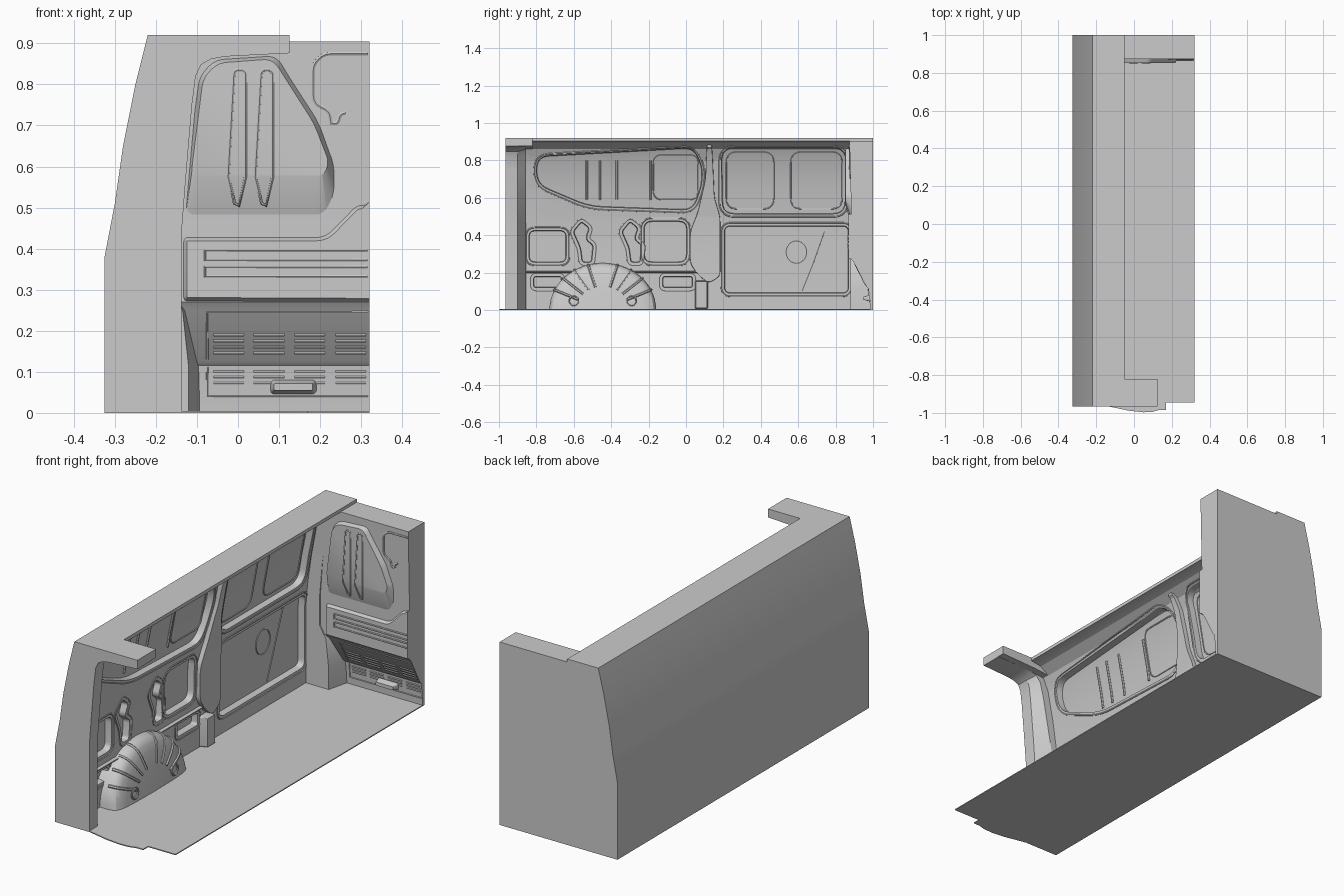
import bpy, bmesh, math
from mathutils import Vector

if "Cube" in bpy.data.objects:
    bpy.data.objects.remove(bpy.data.objects["Cube"])

FRAME = [(0, -.245), (.38, -.245), (.5, -.235), (.65, -.213), (.8, -.183), (.86, -.155), (.9, -.10)]
BULK = [(0, .985), (.05, .983), (.115, .976), (.125, .965), (.25, .9), (.27, .885), (.5, .884), (.905, .874)]


def interp(table, z):
    for (z0, v0), (z1, v1) in zip(table, table[1:]):
        if z <= z1:
            return v0 + (v1 - v0) * (z - z0) / (z1 - z0)
    return table[-1][1]


def loft(name, loops):
    """Closed solid through matching rings of 3D points."""
    bm = bmesh.new()
    rings = [[bm.verts.new(p) for p in ring] for ring in loops]
    n = len(rings[0])
    for a, b in zip(rings, rings[1:]):
        for i in range(n):
            bm.faces.new((a[i], a[(i + 1) % n], b[(i + 1) % n], b[i]))
    bm.faces.new(rings[0])
    bm.faces.new(rings[-1])
    bmesh.ops.recalc_face_normals(bm, faces=bm.faces[:])
    me = bpy.data.meshes.new(name)
    bm.to_mesh(me)
    bm.free()
    ob = bpy.data.objects.new(name, me)
    bpy.context.collection.objects.link(ob)
    return ob


def rounded(pts, r, n=5):
    """Round polygon corners, leaving those on the cut edge x=.32 sharp."""
    out = []
    for i, p in enumerate(pts):
        p, a, b = Vector(p), Vector(pts[i - 1]), Vector(pts[(i + 1) % len(pts)])
        if p.x > .319 and p.x < .321 or r == 0:
            out.append(tuple(p))
            continue
        d = min(r, (a - p).length * .45, (b - p).length * .45)
        s, e = p + (a - p).normalized() * d, p + (b - p).normalized() * d
        for k in range(n + 1):
            t = k / n
            out.append(tuple(s * (1 - t) ** 2 + p * 2 * t * (1 - t) + e * t * t))
    return out


def rect(a0, a1, b0, b1):
    return [(a0, b0), (a1, b0), (a1, b1), (a0, b1)]


def inset(pts, d):
    n = len(pts)
    area = sum(pts[i - 1][0] * pts[i][1] - pts[i][0] * pts[i - 1][1] for i in range(n))
    s = d if area > 0 else -d
    out = []
    for i, p in enumerate(pts):
        t = Vector(pts[(i + 1) % n]) - Vector(pts[i - 1])
        t.normalize()
        out.append((p[0] if .319 < p[0] < .321 else p[0] - t.y * s, p[1] + t.x * s))
    return out


def put(axis, d, p):
    return (d, p[0], p[1]) if axis == 'x' else (p[0], d, p[1])


def pad(name, axis, pts, d0, d1, ins, top=None):
    """Drafted prism along an axis."""
    top = top or inset(pts, ins)
    return loft(name, [[put(axis, d0, p) for p in pts], [put(axis, d1, p) for p in top]])


def boolean(ob, tool, op):
    m = ob.modifiers.new('cut', 'BOOLEAN')
    m.operation, m.object, m.solver = op, tool, 'EXACT'
    bpy.context.view_layer.objects.active = ob
    bpy.ops.object.modifier_apply(modifier=m.name)
    bpy.data.objects.remove(tool)


def beads(name, paths, r):
    """Pressed beads: tubes along (points, closed) paths."""
    cu = bpy.data.curves.new(name, 'CURVE')
    cu.dimensions, cu.bevel_depth, cu.bevel_resolution, cu.use_fill_caps = '3D', r, 1, True
    for pts, closed in paths:
        sp = cu.splines.new('POLY')
        sp.points.add(len(pts) - 1)
        for q, p in zip(sp.points, pts):
            q.co = (*p, 1)
        sp.use_cyclic_u = closed
    ob = bpy.data.objects.new(name, cu)
    bpy.context.collection.objects.link(ob)
    bpy.ops.object.select_all(action='DESELECT')
    ob.select_set(True)
    bpy.context.view_layer.objects.active = ob
    bpy.ops.object.convert(target='MESH')


def on_wall(pts, off):
    return [(interp(FRAME, z) + off, y, z) for y, z in pts]


def on_bulk(pts, off=0):
    return [(x, interp(BULK, z) - off, z) for x, z in pts]


def wall_slab(name, back, front, y0, y1):
    zs = [.003] + [z for z, _ in FRAME[1:]]
    prof = [(interp(FRAME, z) + front, z) for z in zs] + [(interp(FRAME, z) + back, z) for z in reversed(zs)]
    return loft(name, [[(x, y, z) for x, z in prof] for y in (y0, y1)])


# outer skin with roof rail
skin = [(-.325, 0), (-.325, .38), (-.30, .51), (-.28, .65), (-.25, .8), (-.22, .92), (-.05, .92), (-.05, .903)]
skin += [(-.13, .89)] + [(x - .033, z) for z, x in reversed(FRAME[:-1])]
loft('side_wall_skin', [[(x, y, z) for x, z in skin] for y in (-.96, 1)])

# pressed inner frame with bays cut through to the skin
rear_window = rounded([(-.80, .82), (.04, .865), (.09, .76), (.085, .66), (.04, .53), (-.52, .55), (-.80, .67)], .08)
bracket = [(-.61, .42), (-.56, .48), (-.51, .44), (-.53, .38), (-.49, .35), (-.5, .25), (-.56, .25), (-.57, .33)]
front_window = rounded(rect(.19, .855, .51, .865), .07)
front_lower = rounded(rect(.20, .875, .085, .455), .04)
bays = [rear_window, front_window, front_lower,
        rounded(rect(-.845, -.635, .25, .43), .04), rounded(rect(-.23, .01, .25, .48), .05),
        rounded(bracket, .02), rounded([(y + .26, z) for y, z in bracket], .02),
        rounded(rect(-.82, -.66, .115, .185), .02), rounded(rect(-.13, .04, .115, .185), .02)]
frame = wall_slab('side_wall_frame', -.04, 0, -.9, .93)
for b in bays:
    boolean(frame, pad('cutter', 'x', inset(b, .012), -.32, -.05, -.025), 'DIFFERENCE')

# centre post with its foot
post = wall_slab('centre_post', -.03, .022, 0, .25)
shape = [(.105, .89), (.10, .7), (.06, .52), (.02, .42), (.02, .25), (.06, .19), (.12, .14), (.185, .18),
         (.185, .5), (.155, .6), (.145, .89)]
boolean(post, pad('cutter', 'x', rounded(shape, .03), -.27, -.12, .008), 'INTERSECT')
pad('post_foot', 'x', rounded(rect(.045, .12, .004, .16), .012), -.26, -.205, .008)
pad('waist_ledge', 'x', rect(-.87, .06, .197, .21), -.26, -.228, .004)

# beads on the side wall
S = -.031
sub = [rounded(rect(.215, .47, .54, .845), .06), rounded(rect(.56, .835, .54, .845), .06),
       rounded(rect(-.175, .065, .59, .83), .05)]
ring = [(.59 + .055 * math.cos(k * math.pi / 12), .31 + .06 * math.sin(k * math.pi / 12)) for k in range(24)]
beads('wall_panel_beads', [(on_wall(p, S), True) for p in sub + [ring]] +
      [(on_wall([(.74, .42), (.68, .25), (.62, .1)], S), False)], .003)
beads('window_ribs', [(on_wall([(y, z) for z in (.59, .65, .7, .76, .8)], S), False)
                      for y in (-.53, -.46, -.37, -.19)], .006)
beads('bay_rims', [(on_wall(inset(b, -.012), 0), True) for b in bays], .004)

# wheel arch: domed half ellipse with radial ribs
def arch_ring(x, s, n=28):
    return [arch_pt(x, s, math.pi * k / n) for k in range(n + 1)]


def arch_pt(x, s, t):
    z = .248 * s * math.sin(t)
    return (x - .16 * z, -.445 + .285 * s * math.cos(t), .003 + z)


SECT = [(-.28, 1), (-.20, 1), (-.178, .985), (-.163, .95), (-.153, .88), (-.146, .75), (-.142, .5), (-.14, .1)]
loft('wheel_arch', [arch_ring(x, s) for x, s in SECT])
beads('arch_ribs', [([arch_pt(x, s, math.radians(a)) for x, s in SECT[1:7]], False)
                    for a in (25, 42, 58, 74, 106, 122, 138, 155)], .007)
beads('arch_bosses', [([(-.143, y + .025 * math.cos(k * .524), .05 + .025 * math.sin(k * .524))
                        for k in range(12)], True) for y in (-.60, -.29)], .005)

# rear door frame: pillar and header, flaring away towards the inside
outer = [(-.325, 0), (-.325, .38), (-.30, .51), (-.28, .65), (-.25, .8), (-.22, .92), (.125, .92)]
edge = [(.125, .876), (-.03, .868), (-.065, .862), (-.09, .848), (-.103, .82), (-.112, .75), (-.128, .56),
        (-.138, .43), (-.138, 0)]
flare = [(.125, .876), (-.03, .872), (-.075, .87), (-.11, .86), (-.135, .83), (-.155, .75), (-.19, .56),
         (-.215, .43), (-.225, 0)]
loft('rear_frame', [[(x, y, z) for x, z in outer + e]
                    for y, e in ((-.965, edge), (-.90, edge), (-.855, flare))])
pad('rear_header', 'y', [(-.2, .92), (.125, .92), (.125, .878), (-.07, .87), (-.17, .86)], -.9, -.82, 0)

# load floor with stepped rear edge
floor = [(-.3, .99), (-.3, -.95), (-.138, -.965), (-.09, -.975), (-.03, -.988), (.05, -.997), (.1, -.994),
         (.135, -.984), (.17, -.984), (.17, -.945), (.32, -.945), (.32, .99)]
loft('load_floor', [[(x, y, z) for x, y in floor] for z in (0, .005)])

# bulkhead body and corner post
prof = [(y, z) for z, y in BULK] + [(1, .905), (1, 0)]
loft('bulkhead', [[(x, y, z) for y, z in prof] for x in (-.21, .32)])
corner = [(-.3, 0), (-.09, 0), (-.09, .11), (-.105, .25), (-.14, .31), (-.14, .45), (-.125, .62),
          (-.10, .78), (-.05, .9), (-.215, .9), (-.3, .5)]
pad('corner_post', 'y', corner, 1, .88, 0, [(x - .03 if x > -.2 else x, z) for x, z in corner])

# raised bulkhead panels
low = rounded([(-.14, .265), (.32, .265), (.32, .515), (.285, .512), (.21, .435), (-.14, .435)], .02)
pad('lower_raised_panel', 'y', low, .9, .868, .016)
bulge = [(-.13, .465), (.21, .465), (.238, .52), (.238, .6), (.20, .71), (.13, .82), (.10, .875), (-.06, .865),
         (-.10, .82)]
crown = [(-.115, .575), (.20, .575), (.215, .59), (.22, .615), (.185, .705), (.115, .815), (.085, .862),
         (-.05, .852), (-.085, .815)]
pad('upper_bulge', 'y', rounded(bulge, .025), .89, .853, 0, rounded(crown, .025))

# slots, hatch outline and grille
slots = [rounded(rect(x, x + .028, .505, .835), .014) for x in (-.01, .056)]
beads('upright_slots', [([(x, .853 + max(0, .575 - z) * .29, z) for x, z in sl[:3] + [(sl[5][0], .505)] +
                          [(sl[11][0], .575)] + sl[12:] + [(sl[0][0] - .014, .575)]], True) for sl in slots], .004)
beads('long_grooves', [([(.315, .867, z), (-.08, .867, z), (-.08, .867, z + .023), (.315, .867, z + .023)], False)
                       for z in (.332, .372)], .004)
hatch = rounded([(.32, .73), (.25, .73), (.243, .705), (.226, .705), (.222, .735), (.183, .755), (.183, .85),
                 (.21, .875), (.32, .875)], .02)
beads('hatch_outline', [(on_bulk(hatch[1:-1] + [(.317, .875)]), False)], .005)
beads('panel_outlines', [(on_bulk([(.317, .245), (-.075, .245), (-.075, .13)]), False),
                         (on_bulk([(.317, .04), (-.075, .04), (-.075, .112)]), False)], .003)
vents = [(on_bulk([(x, z), (x + .075, z)]), False) for x in (-.06, .038, .137, .237)
         for z in (.19, .175, .16, .146, .1, .086, .072)]
beads('grille_louvres', vents, .004)
pad('step_handle', 'y', rounded(rect(.078, .192, .045, .082), .014), .985, .95, .01)

# shading
bpy.ops.object.select_all(action='SELECT')
bpy.context.view_layer.objects.active = bpy.data.objects['load_floor']
bpy.ops.object.shade_smooth_by_angle(angle=math.radians(28))
